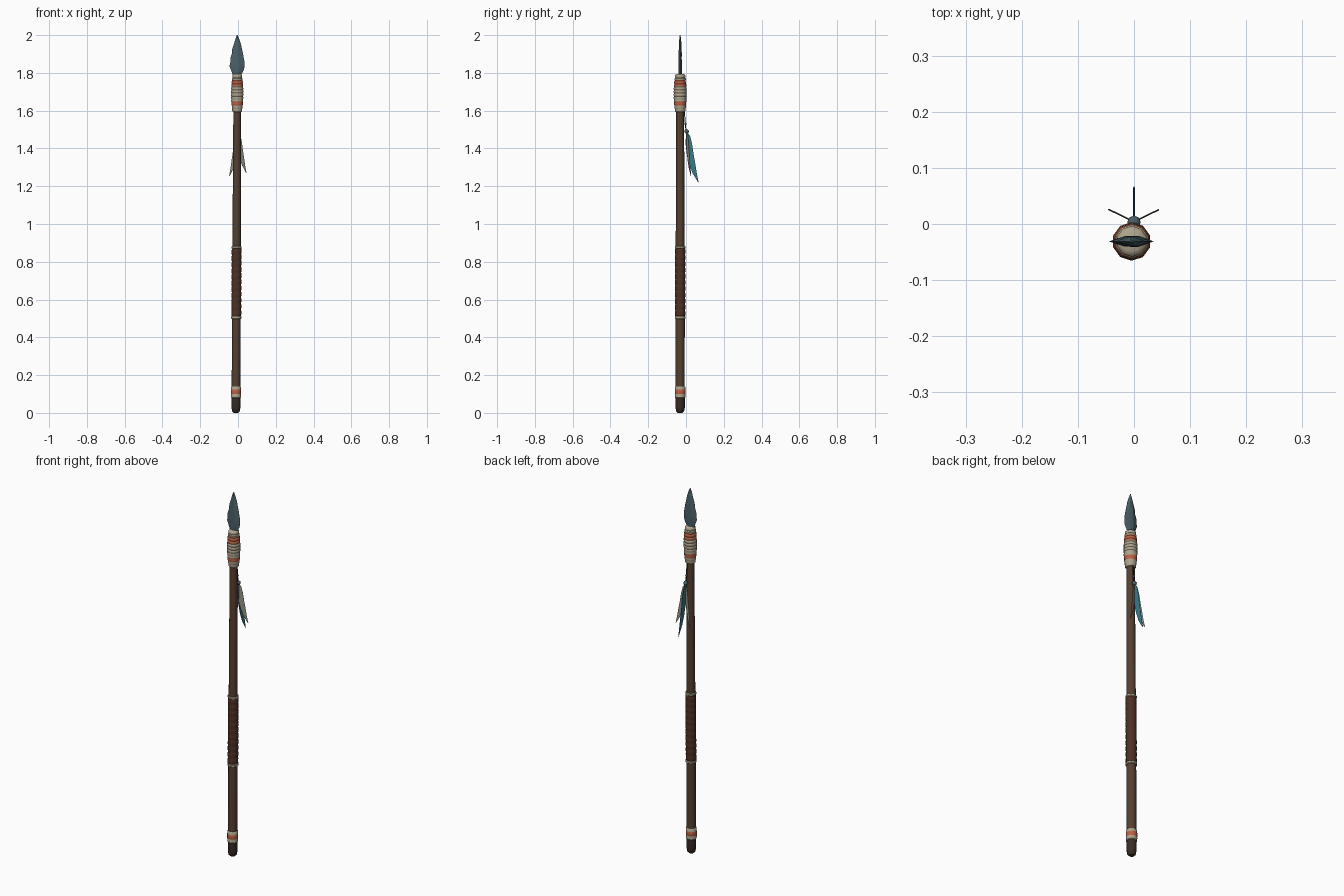
import bpy, bmesh, math
from mathutils import Vector

if "Cube" in bpy.data.objects:
    bpy.data.objects.remove(bpy.data.objects["Cube"])

SIDES = 10
AXIS_Y = -0.031


def axis_x(z):
    # the shaft leans very slightly sideways
    return -0.011 + 0.004 * z


def material(name, rgb):
    m = bpy.data.materials.new(name)
    m.diffuse_color = (*rgb, 1)
    m.use_nodes = True
    m.node_tree.nodes["Principled BSDF"].inputs["Base Color"].default_value = m.diffuse_color
    return m


WOOD = material("wood", (0.09, 0.05, 0.03))
DARK = material("dark_wood", (0.04, 0.025, 0.018))
LEATHER = material("leather", (0.075, 0.03, 0.018))
CREAM = material("cream_cord", (0.42, 0.37, 0.26))
RED = material("red_cord", (0.50, 0.12, 0.06))
STONE = material("blue_stone", (0.07, 0.12, 0.14))
TEAL = material("teal_feather", (0.04, 0.20, 0.24))
PALE = material("pale_feather", (0.28, 0.29, 0.23))


def finish(name, bm, mats, angle=40):
    bmesh.ops.recalc_face_normals(bm, faces=bm.faces)
    me = bpy.data.meshes.new(name)
    bm.to_mesh(me)
    bm.free()
    ob = bpy.data.objects.new(name, me)
    bpy.context.collection.objects.link(ob)
    for m in mats:
        me.materials.append(m)
    bpy.ops.object.select_all(action='DESELECT')
    ob.select_set(True)
    bpy.context.view_layer.objects.active = ob
    bpy.ops.object.shade_smooth_by_angle(angle=math.radians(angle))
    return ob


def loft(name, rings, mats, pick=lambda z: 0, angle=40):
    # closed skin through rings of points, material picked by height
    bm = bmesh.new()
    loops = [[bm.verts.new(p) for p in r] for r in rings]
    for a, b in zip(loops, loops[1:]):
        for i in range(len(a)):
            j = (i + 1) % len(a)
            f = bm.faces.new((a[i], a[j], b[j], b[i]))
            f.material_index = pick(f.calc_center_median().z)
    for end in (loops[0], loops[-1]):
        f = bm.faces.new(end)
        f.material_index = pick(f.calc_center_median().z)
    return finish(name, bm, mats, angle)


def lathe(name, profile, mats, pick=lambda z: 0, tilt=0):
    rings = []
    for r, z in profile:
        ring = []
        for i in range(SIDES):
            a = math.tau * (i + 0.5) / SIDES
            ring.append((axis_x(z) + r * math.cos(a), AXIS_Y + r * math.sin(a),
                         z + tilt * math.cos(a)))
        rings.append(ring)
    return loft(name, rings, mats, pick)


# Shaft and rounded butt
lathe("shaft", [(0.024, 0.07), (0.0245, 0.5), (0.0235, 0.9), (0.022, 1.3), (0.021, 1.62)], [WOOD])
lathe("butt_cap", [(0.012, 0.0), (0.021, 0.008), (0.025, 0.03), (0.0245, 0.09)], [DARK])

# Striped cord at the butt
lathe("butt_binding", [(0.024, 0.078), (0.028, 0.082), (0.0285, 0.097), (0.0275, 0.100), (0.0285, 0.103),
                       (0.0285, 0.120), (0.0275, 0.123), (0.028, 0.136), (0.024, 0.141)],
      [CREAM, RED], lambda z: int(0.099 < z < 0.122))

# Leather grip made of overlapping wraps, with a cord ring at each end
grip = []
turns = 11
for i in range(turns):
    z, h = 0.51 + 0.36 * i / turns, 0.36 / turns
    grip += [(0.0255, z), (0.0275, z + 0.25 * h), (0.0275, z + 0.8 * h)]
grip.append((0.0255, 0.87))
lathe("leather_grip", grip, [LEATHER], tilt=0.004)
for z, label in ((0.505, "lower"), (0.876, "upper")):
    lathe(label + "_grip_ring", [(0.025, z - 0.007), (0.0285, z - 0.004),
                                 (0.0285, z + 0.004), (0.025, z + 0.007)], [CREAM])

# Thick head binding, coil by coil
coils = 12
binding = [(0.02, 1.592)]
for i in range(coils):
    t = (i + 0.5) / coils
    r = 0.026 + 0.0085 * math.sin(math.pi * t) ** 0.8
    z, h = 1.595 + 0.195 * t, 0.195 / coils
    binding += [(r - 0.002, z - 0.5 * h), (r, z - 0.22 * h), (r, z + 0.22 * h)]
binding += [(0.025, 1.79), (0.018, 1.794)]
lathe("head_binding", binding, [CREAM, RED],
      lambda z: int(1.628 < z < 1.648 or 1.728 < z < 1.76))

# Chipped stone point: diamond section (height, half width, half thickness)
blade = [(1.76, 0.016, 0.008), (1.795, 0.025, 0.010), (1.815, 0.034, 0.011), (1.835, 0.040, 0.010),
         (1.855, 0.038, 0.011), (1.875, 0.036, 0.009), (1.90, 0.030, 0.010), (1.925, 0.026, 0.008),
         (1.955, 0.018, 0.008), (1.98, 0.010, 0.005), (2.0, 0.002, 0.002)]
rings = []
for i, (z, w, t) in enumerate(blade):
    n = 0.001 * (-1) ** i if 0 < i < 9 else 0
    rings.append([(-0.004 + x * w + n, AXIS_Y + y * t, z)
                  for x, y in ((1, 0), (0.35, 0.85), (-0.3, 0.9), (-1, 0), (-0.35, -0.85), (0.3, -0.9))])
loft("spear_point", rings, [STONE], angle=20)


# Hanging cord and beads
def tube(name, pts, r, mat):
    rr = [[(p[0] + r * math.cos(a), p[1] + r * math.sin(a), p[2])
           for a in (math.tau * k / 6 for k in range(6))] for p in pts]
    return loft(name, rr, [mat], angle=70)


tube("feather_cord", [(-0.002, -0.010, 1.61), (0, -0.006, 1.56), (0, 0.001, 1.48)], 0.003, DARK)
for label, c, r in (("large_bead", (0, 0.003, 1.49), 0.012), ("small_bead", (0, -0.003, 1.53), 0.006)):
    bm = bmesh.new()
    bmesh.ops.create_uvsphere(bm, u_segments=8, v_segments=6, radius=r)
    bmesh.ops.translate(bm, verts=bm.verts, vec=c)
    finish(label, bm, [STONE], 60)

# Three thin feathers fanned around the bead: rows of (height, inner, quill, outer)
vane = [(1.485, -0.001, 0.001, 0.004), (1.465, -0.005, 0.004, 0.018), (1.42, -0.006, 0.010, 0.029),
        (1.37, 0.0, 0.018, 0.036), (1.32, 0.012, 0.028, 0.045), (1.27, 0.030, 0.041, 0.053),
        (1.22, 0.060, 0.061, 0.063)]
for label, deg, size, length, mat in (("back", 90, 1.0, 1.0, TEAL), ("left", 154, 0.82, 0.87, PALE),
                                      ("right", 26, 0.79, 0.81, PALE)):
    d = Vector((math.cos(math.radians(deg)), math.sin(math.radians(deg)), 0))
    side = Vector((-d.y, d.x, 0))
    base = Vector((0, 0.004, 0))
    rings = []
    for z, a, b, c in vane:
        h = 1.485 - (1.485 - z) * length
        up = Vector((0, 0, h))
        rings.append([base + up + d * (s * size) + side * t for s, t in
                      ((a, 0.0005), (b, 0.0014), (c, 0.0005), (c, -0.0005), (b, -0.0014), (a, -0.0005))])
    loft(label + "_feather", rings, [mat], angle=30)
